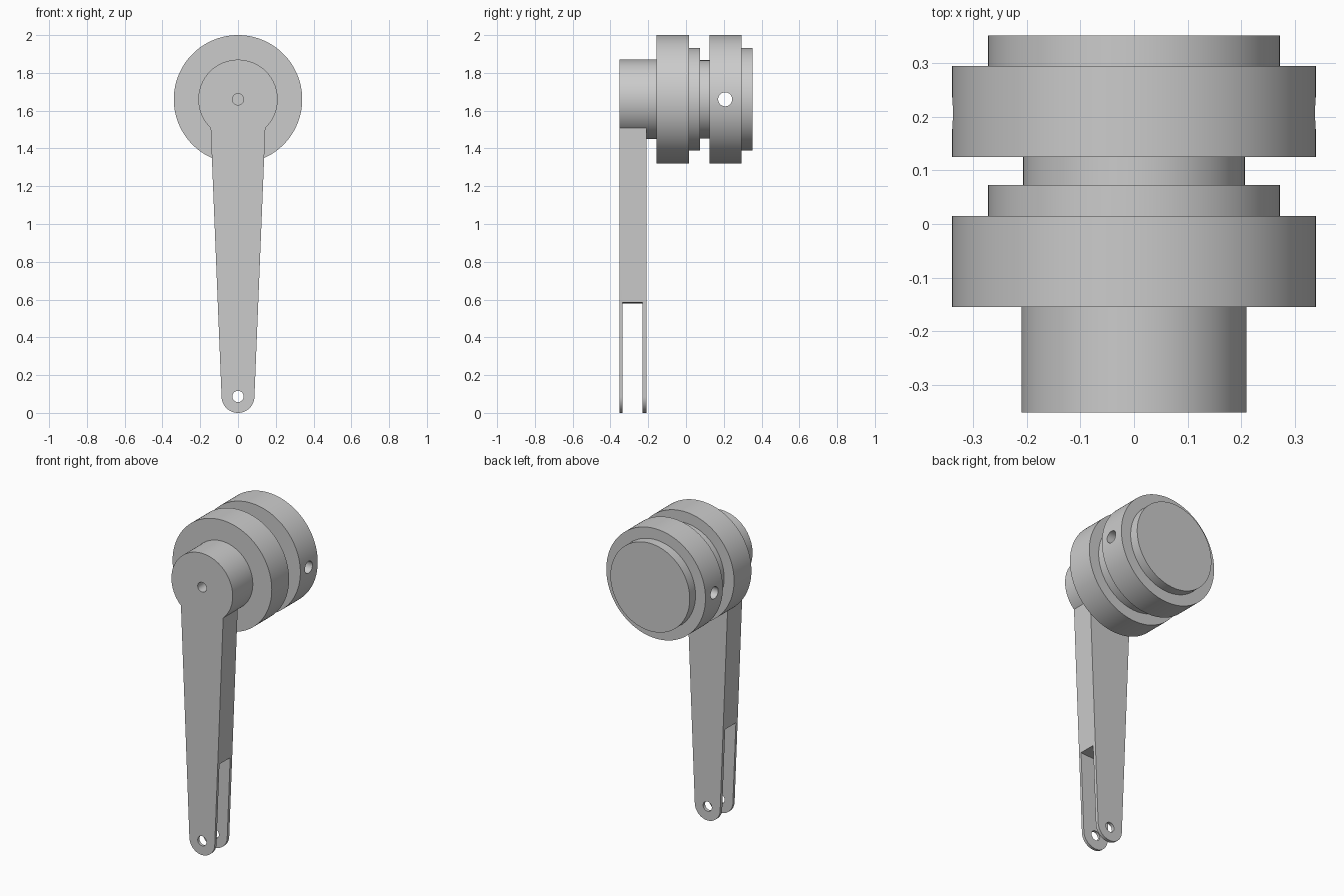
import bpy, bmesh, math
from mathutils import Matrix, Vector

cube = bpy.data.objects.get("Cube")
if cube:
    bpy.data.objects.remove(cube)

AXIS_Z = 1.66     # height of the turned body's axis
PIN_Z = 0.087     # height of the fork pin holes
FRONT, ARM_BACK = -0.352, -0.21

grey = bpy.data.materials.new("plain grey")
grey.use_nodes = True
GREY = (0.6, 0.6, 0.6, 1)
grey.diffuse_color = GREY
grey.node_tree.nodes["Principled BSDF"].inputs["Base Color"].default_value = GREY


def finish(name, bm):
    bmesh.ops.recalc_face_normals(bm, faces=bm.faces)
    mesh = bpy.data.meshes.new(name)
    bm.to_mesh(mesh)
    bm.free()
    mesh.materials.append(grey)
    obj = bpy.data.objects.new(name, mesh)
    bpy.context.collection.objects.link(obj)
    return obj


def extrude_outline(name, points, y0, y1):
    """Closed x-z outline extruded along y."""
    bm = bmesh.new()
    face = bm.faces.new([bm.verts.new((x, y0, z)) for x, z in points])
    new = bmesh.ops.extrude_face_region(bm, geom=[face])["geom"]
    moved = [v for v in new if isinstance(v, bmesh.types.BMVert)]
    bmesh.ops.translate(bm, verts=moved, vec=(0, y1 - y0, 0))
    return finish(name, bm)


def rod(name, radius, start, end, segments=48):
    """Cylinder between two points."""
    start, end = Vector(start), Vector(end)
    d = end - start
    turn = d.to_track_quat("Z", "Y").to_matrix().to_4x4()
    bm = bmesh.new()
    bmesh.ops.create_cone(bm, cap_ends=True, segments=segments, radius1=radius, radius2=radius,
                          depth=d.length, matrix=Matrix.Translation((start + end) / 2) @ turn)
    return finish(name, bm)


def combine(obj, other, operation):
    """Apply a boolean, then discard the helper."""
    other.hide_render = True
    mod = obj.modifiers.new(operation, "BOOLEAN")
    mod.operation, mod.solver, mod.object = operation, "EXACT", other
    bpy.ops.object.select_all(action="DESELECT")
    bpy.context.view_layer.objects.active = obj
    obj.select_set(True)
    bpy.ops.object.modifier_apply(modifier=mod.name)
    bpy.data.objects.remove(other)


def arc(cx, cz, r, a0, a1, n):
    steps = [math.radians(a0 + (a1 - a0) * i / n) for i in range(n + 1)]
    return [(cx + r * math.cos(a), cz + r * math.sin(a)) for a in steps]


# Turned body: hub, front disc, step, neck, rear disc, end cap
bands = [(0.21, -0.155), (0.34, 0.015), (0.272, 0.073),
         (0.207, 0.125), (0.34, 0.295), (0.272, 0.352)]
profile, y = [(0, FRONT)], FRONT
for r, y_end in bands:
    profile += [(r, y), (r, y_end)]
    y = y_end
profile.append((0, y))
bm = bmesh.new()
verts = [bm.verts.new((r, y, AXIS_Z)) for r, y in profile]
edges = [bm.edges.new(pair) for pair in zip(verts, verts[1:])]
bmesh.ops.spin(bm, geom=verts + edges, cent=(0, 0, AXIS_Z), axis=(0, 1, 0),
               angle=math.tau, steps=128)
bmesh.ops.remove_doubles(bm, verts=bm.verts, dist=1e-5)
crank = finish("crank_with_drum", bm)

# Tapered arm with a rounded foot, forked below the slot
outline = arc(0, PIN_Z, PIN_Z, 180, 360, 32) + [(0.146, 1.54), (-0.146, 1.54)]
arm = extrude_outline("arm", outline, FRONT, ARM_BACK)
slot_outline = arc(0, AXIS_Z, 1.08, 260, 280, 48) + [(0.19, -0.1), (-0.19, -0.1)]
combine(arm, extrude_outline("slot_cutter", slot_outline, -0.335, -0.23), "DIFFERENCE")
combine(arm, rod("pin_hole_cutter", 0.03, (0, -0.5, PIN_Z), (0, 0, PIN_Z)), "DIFFERENCE")
combine(crank, arm, "UNION")

# Blind centre bore and cross hole through the rear disc
combine(crank, rod("bore_cutter", 0.03, (0, -0.5, AXIS_Z), (0, -0.15, AXIS_Z)), "DIFFERENCE")
combine(crank, rod("cross_hole_cutter", 0.037, (-0.5, 0.207, AXIS_Z), (0.5, 0.207, AXIS_Z)),
        "DIFFERENCE")

bpy.ops.object.select_all(action="DESELECT")
bpy.context.view_layer.objects.active = crank
crank.select_set(True)
bpy.ops.object.shade_smooth_by_angle(angle=math.radians(30))
